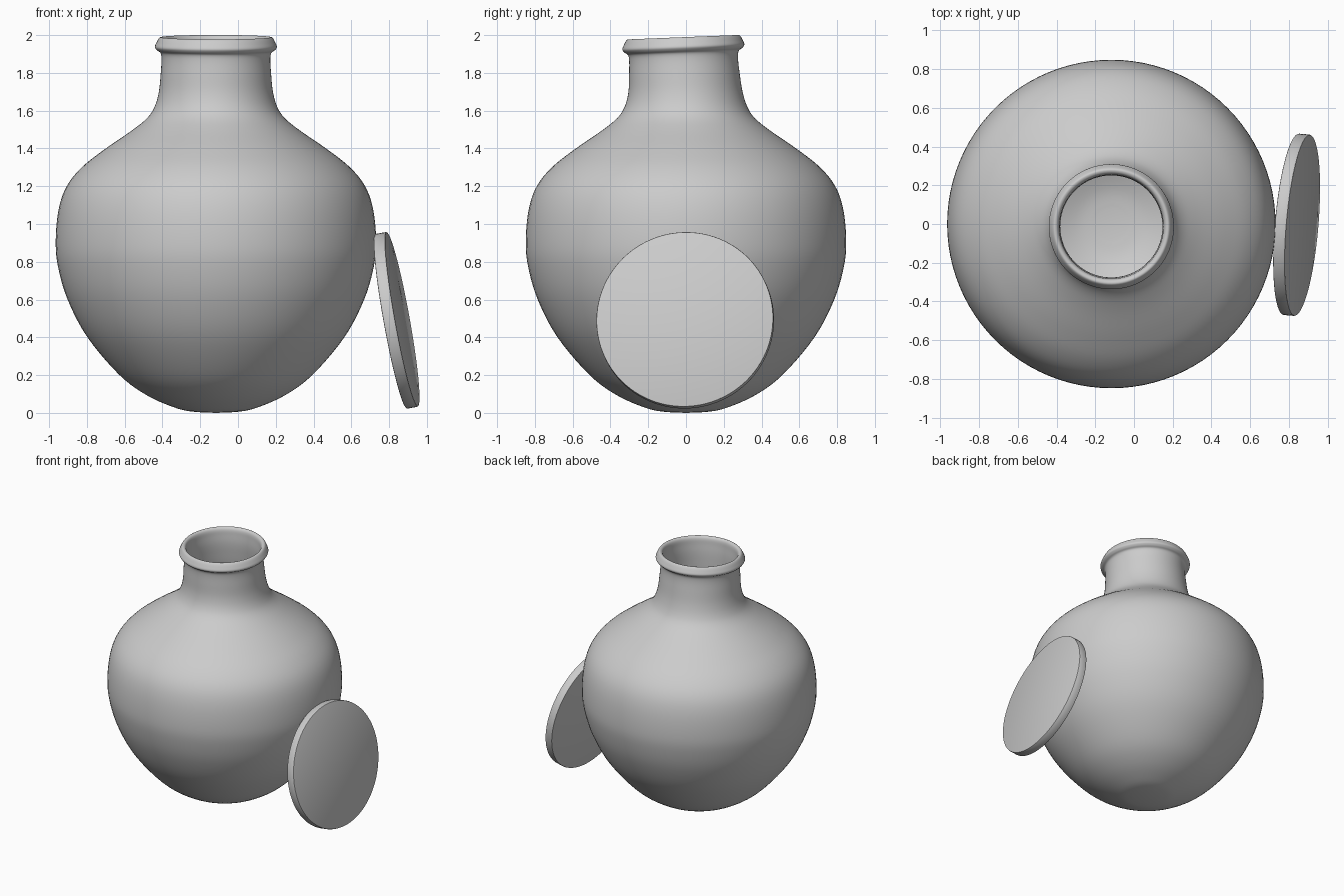
import bpy, bmesh, math
from mathutils import Vector

if "Cube" in bpy.data.objects:
    bpy.data.objects.remove(bpy.data.objects["Cube"])

SEG = 96
CX = -0.117


def catmull(pts, n=5):
    """Smooth curve through the profile points."""
    v = [Vector(p) for p in pts]
    v = [v[0]] + v + [v[-1]]
    out = []
    for i in range(1, len(v) - 2):
        a, b, c, d = v[i - 1:i + 3]
        for k in range(n):
            t = k / n
            out.append(0.5 * (2 * b + (c - a) * t + (2 * a - 5 * b + 4 * c - d) * t * t
                              + (3 * b - a - 3 * c + d) * t ** 3))
    return out + [v[-1]]


def finish(name, bm, angle):
    bmesh.ops.recalc_face_normals(bm, faces=bm.faces)
    me = bpy.data.meshes.new(name)
    bm.to_mesh(me)
    bm.free()
    ob = bpy.data.objects.new(name, me)
    bpy.context.collection.objects.link(ob)
    bpy.ops.object.select_all(action='DESELECT')
    ob.select_set(True)
    bpy.context.view_layer.objects.active = ob
    bpy.ops.object.shade_smooth_by_angle(angle=math.radians(angle))
    return ob


# Jar: outer wall, rolled rim and inner wall as (radius, height)
outer = [(0.10, 0.004), (0.20, 0.022), (0.36, 0.09), (0.51, 0.20), (0.68, 0.40),
         (0.785, 0.60), (0.837, 0.78), (0.848, 0.92), (0.832, 1.08), (0.79, 1.20),
         (0.71, 1.30), (0.59, 1.395), (0.445, 1.495), (0.365, 1.56), (0.325, 1.62),
         (0.302, 1.70), (0.292, 1.80), (0.288, 1.87), (0.293, 1.905), (0.312, 1.92),
         (0.323, 1.937), (0.315, 1.96), (0.303, 1.982), (0.292, 1.989), (0.278, 1.983)]
inner = [(0.270, 1.965), (0.267, 1.93), (0.264, 1.87), (0.267, 1.80), (0.277, 1.70),
         (0.30, 1.61), (0.345, 1.54), (0.43, 1.47), (0.575, 1.37), (0.69, 1.28),
         (0.765, 1.19), (0.806, 1.07), (0.822, 0.92), (0.81, 0.78), (0.76, 0.61),
         (0.66, 0.42), (0.50, 0.23), (0.35, 0.12), (0.19, 0.05), (0.08, 0.032)]
profile = catmull(outer + inner)

bm = bmesh.new()
rings = []
for r, z in profile:
    ring = []
    # the mouth tips slightly towards the front
    f = min(1, max(0, (z - 1.6) / 0.33))
    f = f * f * (3 - 2 * f)
    for i in range(SEG):
        a = 2 * math.pi * i / SEG
        y = r * math.sin(a)
        ring.append(bm.verts.new((CX + r * math.cos(a), y - 0.014 * f, z + 0.04 * y * f)))
    rings.append(ring)
for a, b in zip(rings, rings[1:]):
    for i in range(SEG):
        j = (i + 1) % SEG
        bm.faces.new((a[i], a[j], b[j], b[i]))
for ring, z in ((rings[0], 0.0), (rings[-1], 0.03)):
    c = bm.verts.new((CX, 0, z))
    for i in range(SEG):
        bm.faces.new((ring[i], ring[(i + 1) % SEG], c))
finish("jar", bm, 60)

# Lid: flat disc leaning against the jar
bm = bmesh.new()
bmesh.ops.create_cone(bm, cap_ends=True, segments=SEG, radius1=0.47, radius2=0.47, depth=0.062)
rims = [e for e in bm.edges if abs(e.verts[0].co.z - e.verts[1].co.z) < 1e-4]
bmesh.ops.bevel(bm, geom=rims, offset=0.006, segments=2, affect='EDGES', profile=0.5)
lid = finish("lid", bm, 35)
lid.rotation_mode = 'QUATERNION'
lid.rotation_quaternion = Vector((1, -0.085, 0.18)).to_track_quat('Z', 'Y')
lid.location = (0.84, -0.004, 0.49)
